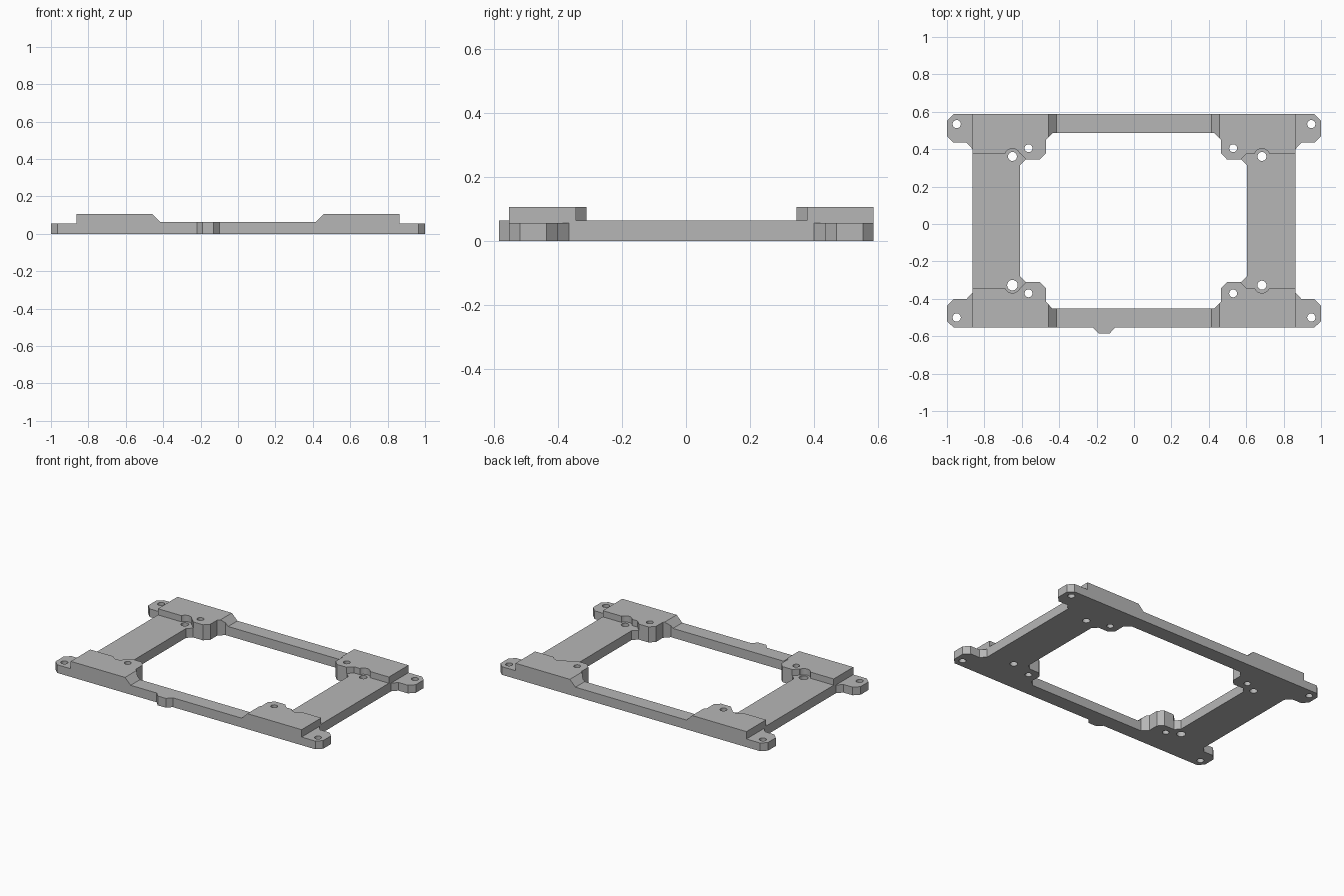
import bpy
import bmesh
import math

cube = bpy.data.objects.get("Cube")
if cube:
    bpy.data.objects.remove(cube, do_unlink=True)

MID_Y = 0.017      # centre line of the frame without its front key
TOP, RAIL, TAB = 0.105, 0.063, 0.055

grey = bpy.data.materials.new("light grey")
grey.use_nodes = True
grey.diffuse_color = (0.47, 0.47, 0.47, 1)
grey.node_tree.nodes["Principled BSDF"].inputs["Base Color"].default_value = grey.diffuse_color


def prism(name, points, offset):
    """Solid swept from a loop of 3D points along offset."""
    bm = bmesh.new()
    face = bm.faces.new([bm.verts.new(p) for p in points])
    result = bmesh.ops.extrude_face_region(bm, geom=[face])
    moved = [v for v in result["geom"] if isinstance(v, bmesh.types.BMVert)]
    bmesh.ops.translate(bm, verts=moved, vec=offset)
    bmesh.ops.recalc_face_normals(bm, faces=bm.faces)
    mesh = bpy.data.meshes.new(name)
    bm.to_mesh(mesh)
    bm.free()
    mesh.materials.append(grey)
    obj = bpy.data.objects.new(name, mesh)
    bpy.context.collection.objects.link(obj)
    return obj


def plan_prism(name, plan, low, high):
    return prism(name, [(x, y, low) for x, y in plan], (0, 0, high - low))


def disc(x, y, radius, sides=32):
    return [(x + radius * math.cos(math.tau * i / sides),
             y + radius * math.sin(math.tau * i / sides)) for i in range(sides)]


def mirror_y(points):
    """Continue a chain of points with its mirror image across the centre line."""
    return points + [(x, 2 * MID_Y - y) for x, y in reversed(points)]


def combine(body, tool, operation="DIFFERENCE"):
    tool.hide_render = True
    mod = body.modifiers.new("cut", "BOOLEAN")
    mod.operation, mod.object, mod.solver = operation, tool, "EXACT"
    bpy.context.view_layer.objects.active = body
    bpy.ops.object.modifier_apply(modifier=mod.name)
    bpy.data.objects.remove(tool, do_unlink=True)


# Plan outline: chamfered corner tabs, recessed flanks and the front key
side = mirror_y([(0.965, 0.587), (1, 0.553), (1, 0.47), (0.965, 0.435),
                 (0.895, 0.435), (0.863, 0.40)])
key = [(-0.10, -0.553), (-0.13, -0.585), (-0.19, -0.585), (-0.22, -0.553)]
outline = side + key + [(-x, y) for x, y in reversed(side)]
frame = plan_prism("mounting_frame", outline, 0, 0.2)

# Front profile: low tabs, high blocks and sloped steps to the middle rail
half = [(1.1, -0.1), (1.1, TAB), (0.863, TAB), (0.863, TOP), (0.457, TOP), (0.415, RAIL)]
profile = half + [(-x, z) for x, z in reversed(half)]
profile = [(x, max(z, -0.1)) for x, z in profile]
combine(frame, prism("profile", [(x, -1, z) for x, z in profile], (0, 2, 0)), "INTERSECT")

# Central window with corner noses
inner = mirror_y([(0.432, 0.487), (0.468, 0.45), (0.468, 0.378), (0.50, 0.345),
                  (0.575, 0.345), (0.606, 0.314)])
window = [(x - 0.003, y) for x, y in inner + [(-x, y) for x, y in reversed(inner)]]
combine(frame, plan_prism("window", window, -0.2, 0.3))

# Lowered side rails
for s in (-1, 1):
    recess = mirror_y([(0.95, 0.378), (0.606, 0.378), (0.573, 0.345)])
    recess = [(s * x - 0.003, y) for x, y in recess]
    combine(frame, plan_prism("recess", recess, RAIL, 0.3))

# Screw holes, with round clearance pockets beside the blocks
for s in (-1, 1):
    for t in (-1, 1):
        px, py = 0.017 + s * 0.667, MID_Y + t * 0.344
        combine(frame, plan_prism("pocket", disc(px, py, 0.042), RAIL, 0.3))
        radius = 0.028 if s < 0 and t < 0 else 0.024
        holes = [(px, py, radius),
                 (-0.017 + s * 0.547, MID_Y + t * 0.388, 0.021),
                 (s * 0.948, MID_Y + t * 0.517, 0.022)]
        for x, y, r in holes:
            combine(frame, plan_prism("hole", disc(x, y, r), -0.2, 0.3))

bpy.ops.object.select_all(action="DESELECT")
frame.select_set(True)
bpy.context.view_layer.objects.active = frame
bpy.ops.object.shade_smooth_by_angle(angle=math.radians(25))
